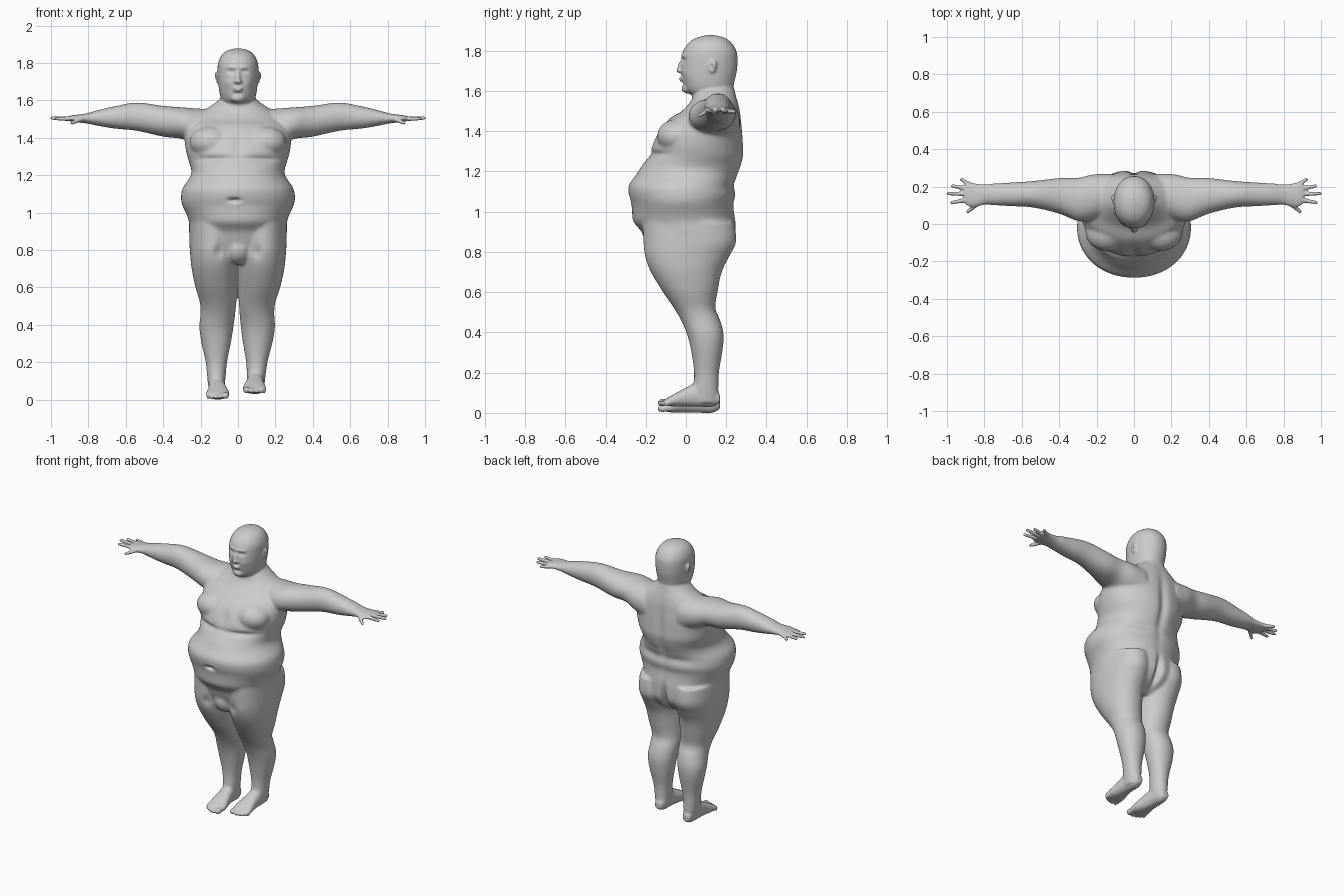
import bpy, bmesh
from math import cos, sin, pi, exp
from mathutils import Vector, Matrix

bm = bmesh.new()


def spline(a, b, c, d, t):
    return 0.5 * (2 * b + (c - a) * t + (2 * a - 5 * b + 4 * c - d) * t * t + (3 * b - a - 3 * c + d) * t ** 3)


def loft(rows, axis, power=2.1, n=40, steps=4):
    """Skin oval rings; row = position on axis, then low/high limits of the other two axes."""
    ext = [rows[0]] + rows + [rows[-1]]
    fine = [[spline(*col, k / steps) for col in zip(*ext[i:i + 4])]
            for i in range(len(rows) - 1) for k in range(steps)] + [rows[-1]]
    rings = []
    for p, u0, u1, v0, v1 in fine:
        ring = []
        for k in range(n):
            c, s = cos(2 * pi * k / n), sin(2 * pi * k / n)
            u = (u0 + u1) / 2 + (u1 - u0) / 2 * abs(c) ** (2 / power) * (1 if c > 0 else -1)
            v = (v0 + v1) / 2 + (v1 - v0) / 2 * abs(s) ** (2 / power) * (1 if s > 0 else -1)
            co = [u, v]
            co.insert(axis, p)
            ring.append(bm.verts.new(co))
        rings.append(ring)
    for a, b in zip(rings, rings[1:]):
        for k in range(n):
            bm.faces.new((a[k], a[k - 1], b[k - 1], b[k]))
    bm.faces.new(rings[0])
    bm.faces.new(rings[-1][::-1])


def ball(c, r):
    m = Matrix.Translation(c) @ Matrix.Diagonal((*r, 1))
    bmesh.ops.create_uvsphere(bm, u_segments=20, v_segments=12, radius=1, matrix=m)


def digit(p, q, r0, r1):
    """Tapered rounded finger or toe."""
    p, q = Vector(p), Vector(q)
    d = q - p
    m = Matrix.Translation((p + q) / 2) @ d.to_track_quat('Z', 'Y').to_matrix().to_4x4()
    bmesh.ops.create_cone(bm, cap_ends=True, segments=12, radius1=r0, radius2=r1, depth=d.length, matrix=m)
    ball(p, (r0,) * 3)
    ball(q, (r1,) * 3)


# torso: height, half width, front, back
torso = [(.73, .10, -.12, .12), (.78, .20, -.17, .20), (.84, .25, -.20, .245), (.90, .262, -.222, .25),
         (.95, .262, -.262, .248), (1.0, .28, -.268, .24), (1.04, .299, -.272, .237), (1.08, .305, -.284, .248),
         (1.13, .296, -.285, .245), (1.18, .262, -.25, .258), (1.22, .248, -.225, .274), (1.28, .265, -.182, .289),
         (1.33, .278, -.17, .287), (1.40, .285, -.135, .282), (1.46, .27, -.085, .275), (1.50, .24, -.02, .27),
         (1.55, .175, .025, .258), (1.58, .13, .035, .248), (1.61, .095, .04, .24), (1.64, .08, .05, .23)]
loft([(z, -w, w, f, b) for z, w, f, b in torso], 2, n=64)

# head
head = [(1.57, .075, .04, .235), (1.60, .088, .002, .235), (1.64, .099, -.014, .24), (1.70, .106, -.024, .253),
        (1.76, .109, -.022, .256), (1.80, .106, -.013, .25), (1.84, .088, .014, .225), (1.865, .058, .055, .19),
        (1.877, .015, .105, .14)]
loft([(z, -w, w, f, b) for z, w, f, b in head], 2)

# nose, lips and chin
digit((0, -.022, 1.745), (0, -.034, 1.702), .010, .014)
ball((0, -.019, 1.663), (.027, .017, .007))
ball((0, -.015, 1.651), (.023, .017, .007))
ball((0, .012, 1.612), (.04, .034, .026))

arm = [(.12, .05, .27, 1.33, 1.55), (.22, .02, .265, 1.36, 1.556), (.30, .015, .247, 1.393, 1.562),
       (.40, .055, .246, 1.405, 1.57), (.54, .088, .23, 1.436, 1.587), (.66, .095, .222, 1.448, 1.568),
       (.75, .10, .217, 1.463, 1.547), (.80, .103, .212, 1.474, 1.532), (.84, .093, .215, 1.48, 1.525),
       (.88, .093, .222, 1.485, 1.52), (.905, .11, .213, 1.489, 1.515)]
leg = [(.95, 0, .258, -.215, .24), (.85, 0, .26, -.212, .25), (.78, 0, .256, -.206, .217),
       (.70, .002, .248, -.175, .178), (.60, .004, .226, -.115, .157), (.52, .005, .2, -.06, .146),
       (.46, .008, .194, -.025, .17), (.39, .015, .198, .005, .187), (.31, .025, .186, .025, .182),
       (.2, .043, .158, .04, .164), (.12, .048, .147, .035, .162), (.05, .055, .135, .03, .16)]
foot = [(.168, .072, .118, .018, .06), (.13, .055, .13, 0, .11), (.06, .05, .137, 0, .12), (0, .04, .14, 0, .095),
        (-.05, .028, .148, 0, .068), (-.09, .027, .15, .004, .045), (-.108, .035, .14, .008, .035)]


def side(rows, s, dx=0.0):
    return [(p, *sorted((s * (a + dx), s * (b + dx))), c, d) for p, a, b, c, d in rows]


# the two legs stand slightly differently: s, outward spread, lift
for s, spread, lift in ((1, 0, .03), (-1, .022, 0)):
    # arm and hand
    loft([(s * r[0], *r[1:]) for r in arm], 0)
    for (x0, y0), (x1, y1), z in (((.87, .205), (.922, .238), 1.497), ((.885, .187), (.970, .203), 1.502),
                                  ((.89, .160), (.994, .163), 1.504), ((.885, .130), (.974, .115), 1.502),
                                  ((.835, .110), (.888, .066), 1.478)):
        digit((s * x0, y0, 1.5), (s * x1, y1, z), .0135, .0095)
    # leg and foot
    loft([side([r], s, spread * max(0, 1 - r[0] / .65))[0] for r in leg], 2)
    lifted = [(*r[:3], r[3] + lift, r[4] + lift) for r in side(foot, s, spread * .9)]
    loft(lifted, 1, power=2.3)
    for x, y, r in ((.046, -.122, .018), (.075, -.126, .0135), (.099, -.12, .0125), (.12, -.109, .012), (.138, -.094, .011)):
        x = s * (x + spread * .9)
        digit((x, -.07, .024 + lift), (x, y, r + .003 + lift), r, r)
    # ear
    ball((s * .108, .13, 1.722), (.011, .022, .034))
    ball((s * .112, .138, 1.73), (.013, .015, .024))
    # chest
    ball((s * .145, -.045, 1.375), (.115, .10, .085))

# pubic mound
ball((0, -.12, .805), (.075, .085, .085))

bmesh.ops.recalc_face_normals(bm, faces=bm.faces[:])
mesh = bpy.data.meshes.new("body")
bm.to_mesh(mesh)
bm.free()
body = bpy.data.objects.new("body", mesh)
bpy.context.collection.objects.link(body)
bpy.context.view_layer.objects.active = body
body.select_set(True)

# fuse the parts into one skin
fuse = body.modifiers.new("fuse", 'REMESH')
fuse.mode = 'VOXEL'
fuse.voxel_size = .006
bpy.ops.object.modifier_apply(modifier=fuse.name)

# soften joins, keeping hands, face and toes crisp
bm = bmesh.new()
bm.from_mesh(body.data)
soft = [v for v in bm.verts if abs(v.co.x) < .8 and .1 < v.co.z < 1.58]
for _ in range(14):
    bmesh.ops.smooth_vert(bm, verts=soft, factor=.5, use_axis_x=True, use_axis_y=True, use_axis_z=True)
for _ in range(2):
    bmesh.ops.smooth_vert(bm, verts=bm.verts[:], factor=.4, use_axis_x=True, use_axis_y=True, use_axis_z=True)

# sculpted soft dents and swells: centre, radii, push
dents = [((-.02, -.28, 1.065), (.03, .08, .012), (0, .022, 0)),      # navel
         ((0, .28, 1.28), (.03, .07, .2), (0, -.018, 0)),            # spine
         ((0, .24, .83), (.02, .1, .09), (0, -.04, 0)),              # seat cleft
         ((0, -.16, 1.36), (.03, .06, .06), (0, .012, 0))]           # breastbone
for s in (1, -1):
    dents += [((s * .035, -.02, 1.752), (.02, .03, .011), (0, .014, 0)),   # eye socket
              ((s * .035, -.015, 1.775), (.028, .03, .008), (0, -.006, 0)),  # brow
              ((s * .035, -.01, 1.751), (.010, .03, .006), (0, -.007, 0)),   # eyelid
              ((s * .016, -.03, 1.699), (.008, .02, .008), (s * .005, -.004, 0)),  # nostril
              ((s * .06, -.01, 1.69), (.025, .04, .025), (0, -.005, 0)),     # cheek
              ((s * .12, .127, 1.722), (.012, .01, .015), (-s * .008, 0, 0)),  # ear hollow
              ((s * .12, -.14, 1.285), (.10, .08, .016), (0, .014, 0)),      # chest fold
              ((s * .10, -.2, .79), (.025, .08, .035), (0, .014, 0)),        # groin
              ((s * .13, .27, 1.13), (.1, .08, .025), (0, -.010, 0))]        # back fold
for c, r, push in dents:
    c, push = Vector(c), Vector(push)
    for v in bm.verts:
        d = v.co - c
        q = (d.x / r[0]) ** 2 + (d.y / r[1]) ** 2 + (d.z / r[2]) ** 2
        if q < 6:
            v.co += push * exp(-q)
low = min(v.co.z for v in bm.verts)
bmesh.ops.translate(bm, verts=bm.verts[:], vec=(0, 0, -low))
bm.to_mesh(body.data)
bm.free()
for p in body.data.polygons:
    p.use_smooth = True
